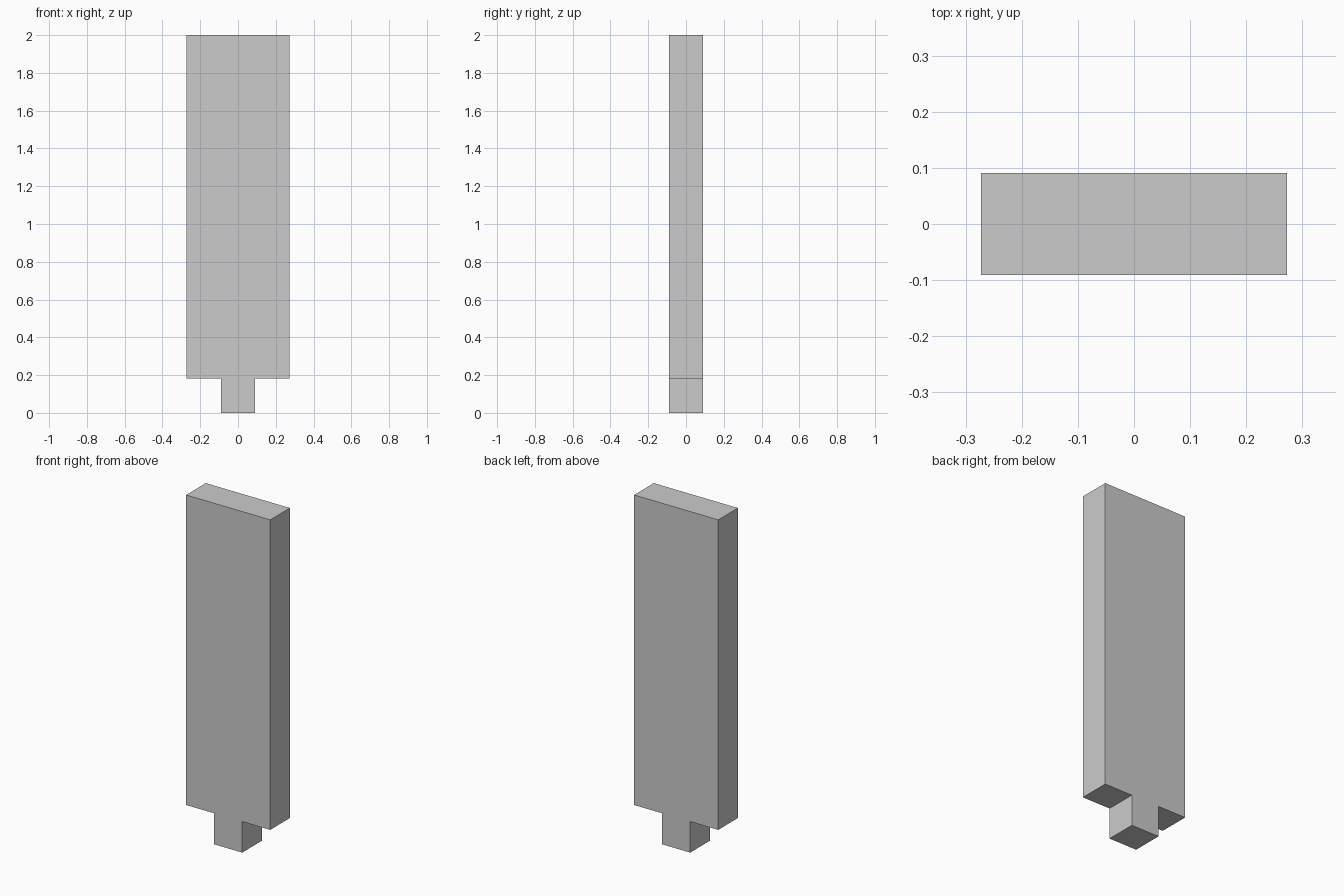
import bpy
import bmesh

if "Cube" in bpy.data.objects:
    bpy.data.objects.remove(bpy.data.objects["Cube"])

U = 2 / 11  # module: the model is 3 x 1 x 11 modules

# Stepped profile: narrow tab below a wide slab (x, z in modules)
right_side = [(0.5, 0), (0.5, 1), (1.5, 1), (1.5, 11)]
profile = right_side + [(-x, z) for x, z in reversed(right_side)]

bm = bmesh.new()
front = bm.faces.new([bm.verts.new((x * U, -U / 2, z * U)) for x, z in profile])

# Extrude the profile through the thickness
result = bmesh.ops.extrude_face_region(bm, geom=[front], use_keep_orig=True)
back_verts = [g for g in result["geom"] if isinstance(g, bmesh.types.BMVert)]
bmesh.ops.translate(bm, verts=back_verts, vec=(0, U, 0))
bmesh.ops.recalc_face_normals(bm, faces=bm.faces[:])

mesh = bpy.data.meshes.new("slab_with_tab")
bm.to_mesh(mesh)
bm.free()
slab = bpy.data.objects.new("slab_with_tab", mesh)
bpy.context.collection.objects.link(slab)
